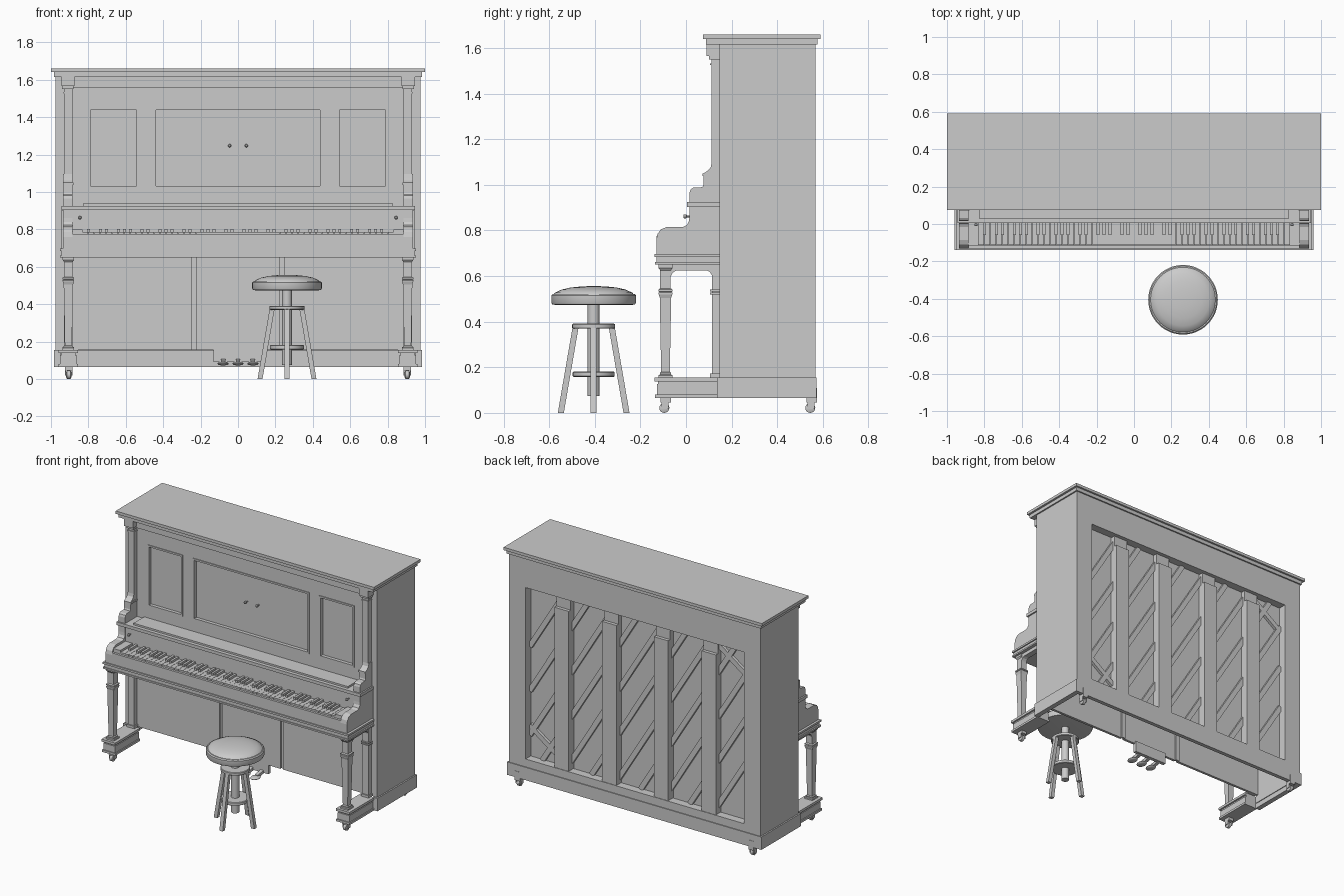
import bpy, bmesh, math
from mathutils import Vector


def finish(name, bm, smooth=False):
    bmesh.ops.recalc_face_normals(bm, faces=bm.faces)
    me = bpy.data.meshes.new(name)
    bm.to_mesh(me)
    bm.free()
    ob = bpy.data.objects.new(name, me)
    bpy.context.collection.objects.link(ob)
    if smooth:
        bpy.ops.object.select_all(action='DESELECT')
        ob.select_set(True)
        bpy.context.view_layer.objects.active = ob
        bpy.ops.object.shade_smooth_by_angle(angle=math.radians(35))
    return ob


def add_box(bm, x0, x1, y0, y1, z0, z1):
    vs = bmesh.ops.create_cube(bm, size=1)['verts']
    for v in vs:
        v.co = ((x0 + x1) / 2 + v.co.x * (x1 - x0), (y0 + y1) / 2 + v.co.y * (y1 - y0),
                (z0 + z1) / 2 + v.co.z * (z1 - z0))


def boxes(name, dims, mirror=False):
    bm = bmesh.new()
    for d in dims:
        add_box(bm, *d)
        if mirror:
            add_box(bm, -d[1], -d[0], *d[2:])
    return finish(name, bm)


def extrude_yz(name, prof, x0, x1):
    # side profile extruded in x and mirrored to both ends
    bm = bmesh.new()
    for s in (-1, 1):
        a = [bm.verts.new((s * x0, y, z)) for y, z in prof]
        b = [bm.verts.new((s * x1, y, z)) for y, z in prof]
        bm.faces.new(a)
        bm.faces.new(b[::-1])
        for i in range(len(prof)):
            j = (i + 1) % len(prof)
            bm.faces.new((a[i], a[j], b[j], b[i]))
    return finish(name, bm)


def turned(name, prof, centre, n=32, smooth=True):
    # (radius, z) profile; n=4 gives a square section with half-width = radius
    bm = bmesh.new()
    k, off = (math.sqrt(2), math.pi / 4) if n == 4 else (1, 0)
    rings = [[bm.verts.new((centre[0] + r * k * math.cos(off + 2 * math.pi * i / n),
                            centre[1] + r * k * math.sin(off + 2 * math.pi * i / n), z))
              for i in range(n)] for r, z in prof]
    for a, b in zip(rings, rings[1:]):
        for i in range(n):
            bm.faces.new((a[i], a[(i + 1) % n], b[(i + 1) % n], b[i]))
    bm.faces.new(rings[0])
    bm.faces.new(rings[-1])
    return finish(name, bm, smooth)


def bar(bm, a, b, w, d, up):
    # rectangular bar from a to b
    a, b = Vector(a), Vector(b)
    t = (b - a).normalized()
    s = t.cross(Vector(up)).normalized() * w / 2
    u = s.cross(t).normalized() * d / 2
    q = [[bm.verts.new(p + i * s + j * u) for i, j in ((-1, -1), (1, -1), (1, 1), (-1, 1))] for p in (a, b)]
    bm.faces.new(q[0])
    bm.faces.new(q[1])
    for i in range(4):
        j = (i + 1) % 4
        bm.faces.new((q[0][i], q[0][j], q[1][j], q[1][i]))


# case, plinth and lid
boxes("case_side", [(.945, .975, .147, .567, .1, 1.62)], True)
boxes("plinth_side", [(.95, .985, .135, .573, .065, .155)], True)
boxes("plinth_back", [(-.985, .985, .545, .573, .065, .155)])
boxes("lid", [(-1, 1, .075, .59, 1.64, 1.66), (-.985, .985, .087, .577, 1.615, 1.64)])

# upper front: frame around three recessed panels
boxes("upper_panel", [(-.95, .95, .168, .18, .9, 1.62)])
boxes("upper_frame", [(-.95, .95, .147, .17, 1.45, 1.62), (-.95, .95, .147, .17, .9, 1.02),
                      (-.95, -.80, .147, .17, 1.02, 1.45), (.80, .95, .147, .17, 1.02, 1.45),
                      (-.53, -.45, .147, .17, 1.02, 1.45), (.45, .53, .147, .17, 1.02, 1.45)])
rims = []
for x0, x1 in ((-.80, -.53), (-.45, .45), (.53, .80)):
    rims += [(x0, x1, .141, .165, 1.438, 1.45), (x0, x1, .141, .165, 1.02, 1.032),
             (x0, x0 + .012, .141, .165, 1.032, 1.438), (x1 - .012, x1, .141, .165, 1.032, 1.438)]
boxes("panel_moulding", rims)
boxes("frieze", [(-.88, .88, .128, .15, 1.555, 1.615)])

# pilasters and capitals
boxes("capital", [(.875, .945, .09, .15, 1.565, 1.615), (.88, .94, .1, .15, 1.55, 1.565)], True)
boxes("upper_pilaster", [(.885, .93, .112, .15, 1.05, 1.55), (.881, .934, .106, .15, 1.525, 1.533),
                         (.88, .935, .072, .15, 1.038, 1.05)], True)

# arms
arm = [(.15, .69), (-.13, .69), (-.13, .76), (-.125, .785), (-.11, .805), (-.085, .815), (-.015, .815),
       (.003, .823), (.013, .84), (.015, .86), (.015, .965), (.02, .98), (.032, .988), (.072, .99),
       (.076, 1.0), (.076, 1.05), (.095, 1.062), (.108, 1.075), (.112, 1.095), (.15, 1.095)]
extrude_yz("arm", arm, .885, .935)

# key bed, fallboard and shelf
boxes("key_bed", [(-.952, .952, -.138, .15, .684, .697), (-.943, .943, -.13, .15, .661, .684),
                  (-.952, .952, -.136, .15, .65, .661)])
boxes("key_slip", [(-.885, .885, -.13, -.114, .69, .775)])
boxes("cheek_block", [(.832, .885, -.114, .02, .69, .80)], True)
boxes("fallboard", [(-.885, .885, .02, .05, .69, .905)])
boxes("shelf", [(-.945, .945, .005, .15, .903, .925), (-.83, .83, .03, .15, .925, .937)])

# keys
w = .032
boxes("white_keys", [(-.832 + i * w + .0008, -.832 + (i + 1) * w - .0008, -.112, .02, .7, .786)
                     for i in range(52)])
boxes("black_keys", [(-.832 + (i + 1) * w - .008, -.832 + (i + 1) * w + .008, -.06, .02, .78, .801)
                     for i in range(51) if i % 7 in (0, 2, 3, 5, 6)])

# knobs on the fallboard and the upper panel
for kx, ky, kz in ((.845, .02, .862), (.045, .168, 1.247)):
    for s in (-1, 1):
        knob = turned("knob", [(.004, 0), (.004, .016), (.009, .02), (.009, .028), (.005, .032)], (0, 0), 12)
        knob.rotation_euler = (math.pi / 2, 0, 0)
        knob.location = (s * kx, ky, kz)

# legs, brackets, toe blocks
leg = [(.03, .155), (.03, .165), (.025, .168), (.025, .175), (.019, .18), (.025, .505), (.03, .52), (.03, .527),
       (.026, .53), (.031, .533), (.031, .541), (.023, .546), (.023, .625), (.03, .635), (.03, .65)]
for s in (-1, 1):
    turned("front_leg", leg, (s * .907, -.09), 4, False)
boxes("rear_leg", [(.885, .93, .114, .15, .155, .65), (.878, .937, .106, .15, .52, .528),
                   (.878, .937, .106, .15, .533, .541), (.878, .937, .106, .15, .155, .172)], True)
arch = [(-.07, .65), (-.07, .59), (-.064, .605), (-.055, .618), (-.04, .625), (.09, .625),
        (.105, .618), (.113, .605), (.116, .59), (.116, .65)]
extrude_yz("leg_bracket", arch, .887, .928)
boxes("toe_block", [(.855, .96, -.138, .137, .138, .155), (.868, .947, -.122, .137, .126, .138),
                    (.862, .953, -.128, .137, .08, .126), (.855, .96, -.135, .137, .065, .08)], True)

# lower front panels with grooved joints
boxes("lower_panel", [(.245, .95, .147, .165, .155, .66)], True)
boxes("lower_panel_middle", [(-.225, .225, .147, .165, .155, .66)])
boxes("lower_batten", [(.22, .25, .16, .175, .155, .66)], True)

# back frame, soundboard and posts
X, Z0, Z1 = .845, .21, 1.41
boxes("back_frame", [(-.95, .95, .51, .567, Z1, 1.62), (-.95, .95, .51, .567, .15, Z0),
                     (-.95, -X, .51, .567, Z0, Z1), (X, .95, .51, .567, Z0, Z1)])
boxes("soundboard", [(-.95, .95, .49, .505, .15, 1.6)])
boxes("back_post", [d for c in (.2, .57) for d in ((c - .055, c + .055, .5, .563, Z0, 1.33),
                                                  (c - .055, c + .055, .5, .54, 1.33, Z1))], True)

# diagonal ribs clipped to the back opening, plus two corner braces
bm = bmesh.new()
m, mid = 1.63, (Z0 + Z1) / 2
for i in range(-5, 6):
    c = mid + i * .31
    xa = max(-X, (c - Z1) / m)
    xb = min(X, (c - Z0) / m)
    bar(bm, (xb, .512, c - m * xb), (xa, .512, c - m * xa), .035, .026, (0, 1, 0))
bar(bm, (-.62, .512, 1.38), (-X, .512, 1.22), .035, .026, (0, 1, 0))
bar(bm, (.62, .512, .27), (X, .512, .43), .035, .026, (0, 1, 0))
finish("soundboard_ribs", bm)

# casters
for s in (-1, 1):
    for cy, d, top in ((-.095, 1, .07), (.545, -1, .11)):
        wheel = turned("caster_wheel", [(.014, -.014), (.022, -.01), (.022, .01), (.014, .014)], (0, 0), 20)
        wheel.rotation_euler = (0, math.pi / 2, 0)
        wheel.location = (s * .905, cy, .022)
        boxes("caster_fork", [(s * .905 - .02, s * .905 - .015, cy - .012, cy + .018, .018, .05),
                              (s * .905 + .015, s * .905 + .02, cy - .012, cy + .018, .018, .05),
                              (s * .905 - .02, s * .905 + .02, cy - .016, cy + .03, .045, top)])

# pedals
for px in (-.08, 0, .08):
    bm = bmesh.new()
    bmesh.ops.create_uvsphere(bm, u_segments=16, v_segments=8, radius=1)
    for v in bm.verts:
        v.co = (px + v.co.x * .03, .08 + v.co.y * .04, .082 + v.co.z * .01)
    finish("pedal", bm, True)
    bm = bmesh.new()
    bar(bm, (px, .09, .085), (px, .17, .1), .024, .022, (0, 0, 1))
    finish("pedal_arm", bm)
boxes("pedal_rail", [(-.13, .13, .15, .175, .09, .17)])

# stool
S = (.262, -.405)
turned("stool_seat", [(.17, .474), (.182, .476), (.186, .484), (.186, .515), (.18, .522)], S, 48)
turned("stool_cushion", [(.176, .518), (.17, .527), (.14, .541), (.1, .55), (.05, .555), (.01, .556)], S, 48)
turned("stool_screw", [(.026, .075), (.026, .476)], S, 24)
turned("stool_collar", [(.09, .37), (.094, .373), (.094, .388), (.09, .391)], S, 40)
turned("stool_ring", [(.088, .158), (.092, .161), (.092, .178), (.088, .181)], S, 40)
bm = bmesh.new()
for i in range(4):
    dx, dy = math.cos(i * math.pi / 2), math.sin(i * math.pi / 2)
    bar(bm, (S[0] + dx * .145, S[1] + dy * .145, 0), (S[0] + dx * .08, S[1] + dy * .08, .372), .026, .026, (dx, dy, 0))
# trim feet flat on the floor
bmesh.ops.bisect_plane(bm, geom=bm.verts[:] + bm.edges[:] + bm.faces[:], plane_co=(0, 0, .005),
                       plane_no=(0, 0, -1), clear_outer=True)
for v in bm.verts:
    if v.co.z < .0051:
        v.co.z = 0
bmesh.ops.holes_fill(bm, edges=[e for e in bm.edges if e.is_boundary])
finish("stool_legs", bm)
